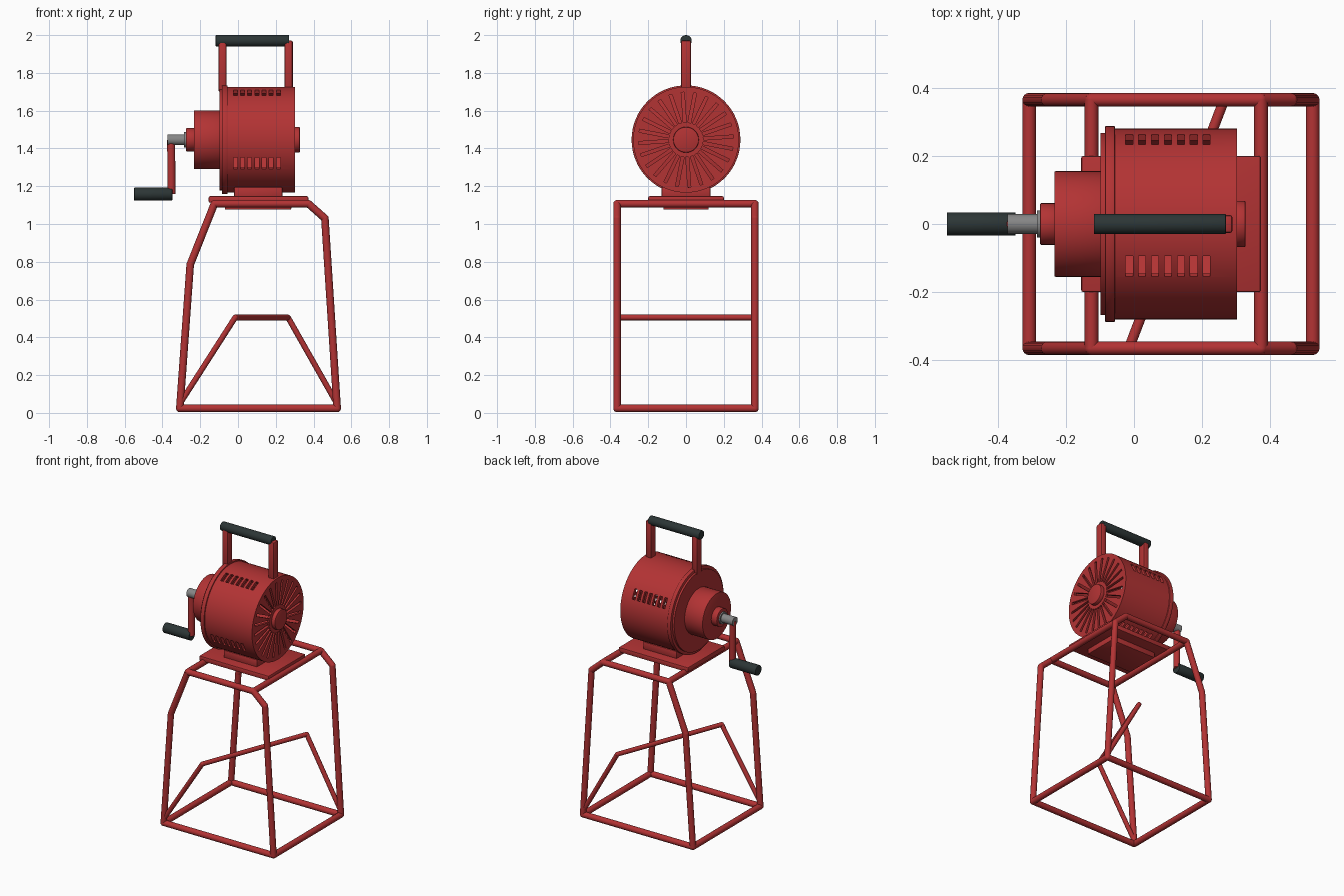
import bpy, bmesh
from math import pi, sin, cos, radians
from mathutils import Vector, Matrix

if "Cube" in bpy.data.objects:
    bpy.data.objects.remove(bpy.data.objects["Cube"])


def material(name, rgb):
    m = bpy.data.materials.new(name)
    m.diffuse_color = (*rgb, 1)
    m.use_nodes = True
    m.node_tree.nodes["Principled BSDF"].inputs["Base Color"].default_value = m.diffuse_color
    return m


RED = material("red paint", (0.45, 0.033, 0.034))
DARK = material("dark rubber", (0.025, 0.036, 0.036))
GREY = material("grey steel", (0.24, 0.24, 0.24))
AXIS_Z = 1.446                       # height of the horizontal drum axis
ALONG_X = Matrix.Rotation(pi / 2, 4, 'Y')


def finish(bm, name, mat, smooth=True):
    mesh = bpy.data.meshes.new(name)
    bm.to_mesh(mesh)
    bm.free()
    ob = bpy.data.objects.new(name, mesh)
    bpy.context.collection.objects.link(ob)
    mesh.materials.append(mat)
    if smooth:
        bpy.ops.object.select_all(action='DESELECT')
        ob.select_set(True)
        bpy.context.view_layer.objects.active = ob
        bpy.ops.object.shade_smooth_by_angle(angle=radians(35))
    return ob


def add_cyl(bm, x0, x1, r, y=0, z=AXIS_Z, seg=32):
    mat = Matrix.Translation(((x0 + x1) / 2, y, z)) @ ALONG_X
    return bmesh.ops.create_cone(bm, cap_ends=True, segments=seg, radius1=r, radius2=r,
                                 depth=x1 - x0, matrix=mat)["verts"]


def disc(name, x0, x1, r, mat=RED, z=AXIS_Z, seg=32, bevel=0.0):
    bm = bmesh.new()
    add_cyl(bm, x0, x1, r, z=z, seg=seg)
    if bevel:
        rims = [e for e in bm.edges if abs(e.verts[0].co.x - e.verts[1].co.x) < 1e-5]
        bmesh.ops.bevel(bm, geom=rims, offset=bevel, segments=2, profile=0.5, affect='EDGES')
    return finish(bm, name, mat)


def box(name, x, y, z, mat=RED, bevel=0.006):
    bm = bmesh.new()
    lo, hi = Vector((x[0], y[0], z[0])), Vector((x[1], y[1], z[1]))
    bmesh.ops.create_cube(bm, size=1, matrix=Matrix.Translation((lo + hi) / 2)
                          @ Matrix.Diagonal((*(hi - lo), 1)))
    bmesh.ops.bevel(bm, geom=bm.edges[:], offset=bevel, segments=2, profile=0.5, affect='EDGES')
    return finish(bm, name, mat)


def tube(name, pts, r, closed=False, mat=RED):
    """Straight round tubes with ball joints at the bends."""
    bm = bmesh.new()
    pts = [Vector(p) for p in pts]
    pairs = list(zip(pts, pts[1:])) + ([(pts[-1], pts[0])] if closed else [])
    for a, b in pairs:
        d = b - a
        rot = d.to_track_quat('Z', 'Y').to_matrix().to_4x4()
        bmesh.ops.create_cone(bm, cap_ends=True, segments=16, radius1=r, radius2=r,
                              depth=d.length, matrix=Matrix.Translation((a + b) / 2) @ rot)
    for p in (pts if closed else pts[1:-1]):
        bmesh.ops.create_uvsphere(bm, u_segments=16, v_segments=8, radius=r,
                                  matrix=Matrix.Translation(p))
    return finish(bm, name, mat)


# Stand: two bent side loops joined by cross tubes
W, R = 0.365, 0.02
loop = [(-0.308, 0.024), (-0.253, 0.785), (-0.125, 1.107), (0.373, 1.107),
        (0.46, 1.03), (0.525, 0.024)]
for side, s in (("front", -1), ("back", 1)):
    tube(side + "_stand_loop", [(x, s * W, z) for x, z in loop], R, closed=True)
for name, i in (("base_left", 0), ("top_left", 2), ("top_right", 3), ("base_right", 5)):
    x, z = loop[i]
    tube(name + "_cross_tube", [(x, -W, z), (x, W, z)], R)

# Diagonal bent brace
tube("diagonal_brace", [(-0.307, -W, 0.05), (-0.015, -W, 0.505),
                        (0.265, W, 0.505), (0.523, W, 0.05)], 0.015)

# Mounting plates and foot
box("mounting_plate", (-0.155, 0.372), (-0.2, 0.2), (1.113, 1.147))
box("under_plate", (-0.07, 0.282), (-0.12, 0.12), (1.076, 1.116))
box("drum_foot", (-0.02, 0.235), (-0.13, 0.13), (1.14, 1.195))

# Hollow drum shell with vents cut through it
bm = bmesh.new()
add_cyl(bm, -0.07, 0.302, 0.28, seg=64)
inner = add_cyl(bm, -0.06, 0.284, 0.26, seg=64)
bmesh.ops.reverse_faces(bm, faces=list({f for v in inner for f in v.link_faces}))
drum = finish(bm, "drum_shell", RED, smooth=False)

bm = bmesh.new()
centre = Matrix.Translation((0, 0, AXIS_Z))
for k in range(4):                   # four groups of seven side slots
    turn = Matrix.Rotation(radians(26.6 + 90 * k), 4, 'X')
    for i in range(7):
        bmesh.ops.create_cube(bm, size=1, matrix=centre @ turn
                              @ Matrix.Translation((-0.014 + 0.0379 * i, 0, 0.27))
                              @ Matrix.Diagonal((0.021, 0.068, 0.08, 1)))
for k in range(24):                  # radial slots in the end face
    turn = Matrix.Rotation(radians(4 + 15 * k), 4, 'X')
    bmesh.ops.create_cube(bm, size=1, matrix=centre @ turn
                          @ Matrix.Translation((0.3, 0, 0.172))
                          @ Matrix.Diagonal((0.06, 0.016, 0.16, 1)))
cutter = finish(bm, "vent_cutter", RED, smooth=False)
cutter.hide_render = True
mod = drum.modifiers.new("vents", 'BOOLEAN')
mod.operation, mod.solver, mod.object = 'DIFFERENCE', 'EXACT', cutter
bpy.ops.object.select_all(action='DESELECT')
drum.select_set(True)
bpy.context.view_layer.objects.active = drum
bpy.ops.object.modifier_apply(modifier="vents")
bpy.data.objects.remove(cutter)
bpy.ops.object.shade_smooth_by_angle(angle=radians(30))

# Stepped discs either side of the drum
disc("end_boss", 0.295, 0.328, 0.068, bevel=0.005)
disc("drum_flange", -0.085, -0.056, 0.288, seg=64, bevel=0.003)
disc("flange_step", -0.098, -0.08, 0.268, seg=64)
disc("gear_housing", -0.234, -0.09, 0.155, seg=48, bevel=0.003)
disc("shaft_collar", -0.276, -0.23, 0.061, bevel=0.003)

# Crank
disc("shaft_washer", -0.285, -0.274, 0.04, GREY)
disc("crank_shaft", -0.372, -0.28, 0.029, GREY)
tube("crank_arm", [(-0.354, 0, 1.446), (-0.352, 0, 1.16)], 0.021)
disc("crank_grip", -0.55, -0.348, 0.034, DARK, z=1.158, bevel=0.003)

# Carry handle
for name, x in (("left", -0.082), ("right", 0.268)):
    box(name + "_handle_post", (x - 0.022, x + 0.022), (-0.027, 0.027), (1.70, 1.972), bevel=0.01)
disc("carry_grip", -0.118, 0.27, 0.03, DARK, z=1.97, bevel=0.003)
